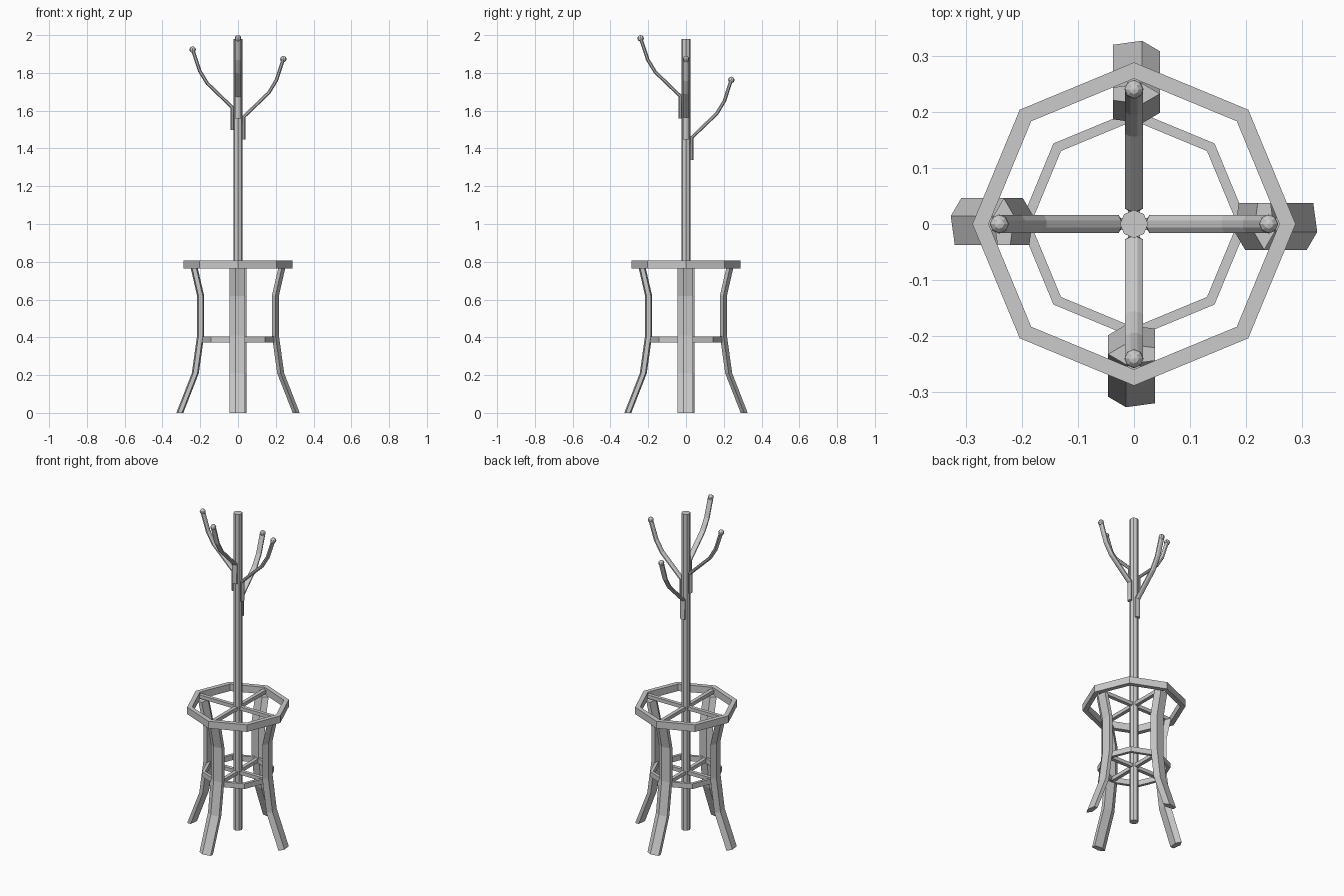
import bpy, bmesh, math
from mathutils import Matrix, Vector

if "Cube" in bpy.data.objects:
    bpy.data.objects.remove(bpy.data.objects["Cube"])


def finish(bm, name, angle=0.0):
    bmesh.ops.recalc_face_normals(bm, faces=bm.faces)
    me = bpy.data.meshes.new(name)
    bm.to_mesh(me)
    bm.free()
    ob = bpy.data.objects.new(name, me)
    ob.rotation_euler.z = angle
    bpy.context.collection.objects.link(ob)
    return ob


def loft(bm, rings, closed=False):
    """Skin a list of vertex loops; cap the ends unless closed."""
    loops = [[bm.verts.new(p) for p in r] for r in rings]
    n = len(loops[0])
    pairs = list(zip(loops, loops[1:]))
    if closed:
        pairs.append((loops[-1], loops[0]))
    for a, b in pairs:
        for i in range(n):
            j = (i + 1) % n
            bm.faces.new((a[i], a[j], b[j], b[i]))
    if not closed:
        bm.faces.new(loops[0])
        bm.faces.new(loops[-1])


def sweep(bm, path, sides, wide, thick, level=False, phase=0.0):
    """Sweep an elliptical polygon along an (r, z) path in the local XZ plane."""
    pts = [Vector(p) for p in path]
    rings = []
    for i, p in enumerate(pts):
        d = (pts[min(i + 1, len(pts) - 1)] - pts[max(i - 1, 0)]).normalized()
        nx, nz = (1, 0) if level else (d.y, -d.x)
        ring = []
        for k in range(sides):
            a = 2 * math.pi * k / sides + phase
            s = thick * math.sin(a)
            ring.append((p.x + nx * s, -wide * math.cos(a), p.y + nz * s))
        rings.append(ring)
    loft(bm, rings)


def octagon(r, z):
    return [(r * math.cos(k * math.pi / 4), r * math.sin(k * math.pi / 4), z) for k in range(8)]


def ring(name, outer, inner, z0, z1):
    bm = bmesh.new()
    loft(bm, [octagon(outer, z0), octagon(outer, z1), octagon(inner, z1), octagon(inner, z0)], True)
    finish(bm, name)


# Central pole
bm = bmesh.new()
loft(bm, [octagon(0.025, 0.035), octagon(0.025, 1.98)])
finish(bm, "pole")

# Umbrella rings
ring("upper_ring", 0.288, 0.259, 0.764, 0.807)
ring("lower_ring", 0.203, 0.184, 0.373, 0.405)

# Spokes, legs and hook arms, one set per quarter turn
leg_path = [(0.308, 0), (0.226, 0.21), (0.198, 0.41), (0.198, 0.62), (0.232, 0.768)]
arm_path = [(0.031, -0.425), (0.031, -0.305), (0.163, -0.178), (0.203, -0.112), (0.24, 0)]
tips = [1.873, 1.763, 1.923, 1.983]      # +x, +y, -x, -y
sides = ["right", "back", "left", "front"]
for q, (tip, side) in enumerate(zip(tips, sides)):
    ang = q * math.pi / 2

    for level, reach, z in (("upper", 0.265, 0.785), ("lower", 0.19, 0.389)):
        bm = bmesh.new()
        bmesh.ops.create_cube(bm, size=1, matrix=Matrix.Translation((reach / 2, 0, z))
                              @ Matrix.Diagonal((reach, 0.022, 0.022, 1)))
        finish(bm, f"{side}_{level}_spoke", ang)

    bm = bmesh.new()
    sweep(bm, leg_path, 5, 0.046, 0.0195, level=True)
    finish(bm, f"{side}_leg", ang)

    # Arm with its mount against the pole
    bm = bmesh.new()
    sweep(bm, [(r, tip + z) for r, z in arm_path], 8, 0.017, 0.010, phase=math.pi / 8)
    finish(bm, f"{side}_arm", ang)

    # Ball on the arm tip
    bm = bmesh.new()
    bmesh.ops.create_uvsphere(bm, u_segments=8, v_segments=6, radius=0.017,
                              matrix=Matrix.Translation((0.24, 0, tip)))
    finish(bm, f"{side}_arm_ball", ang)
